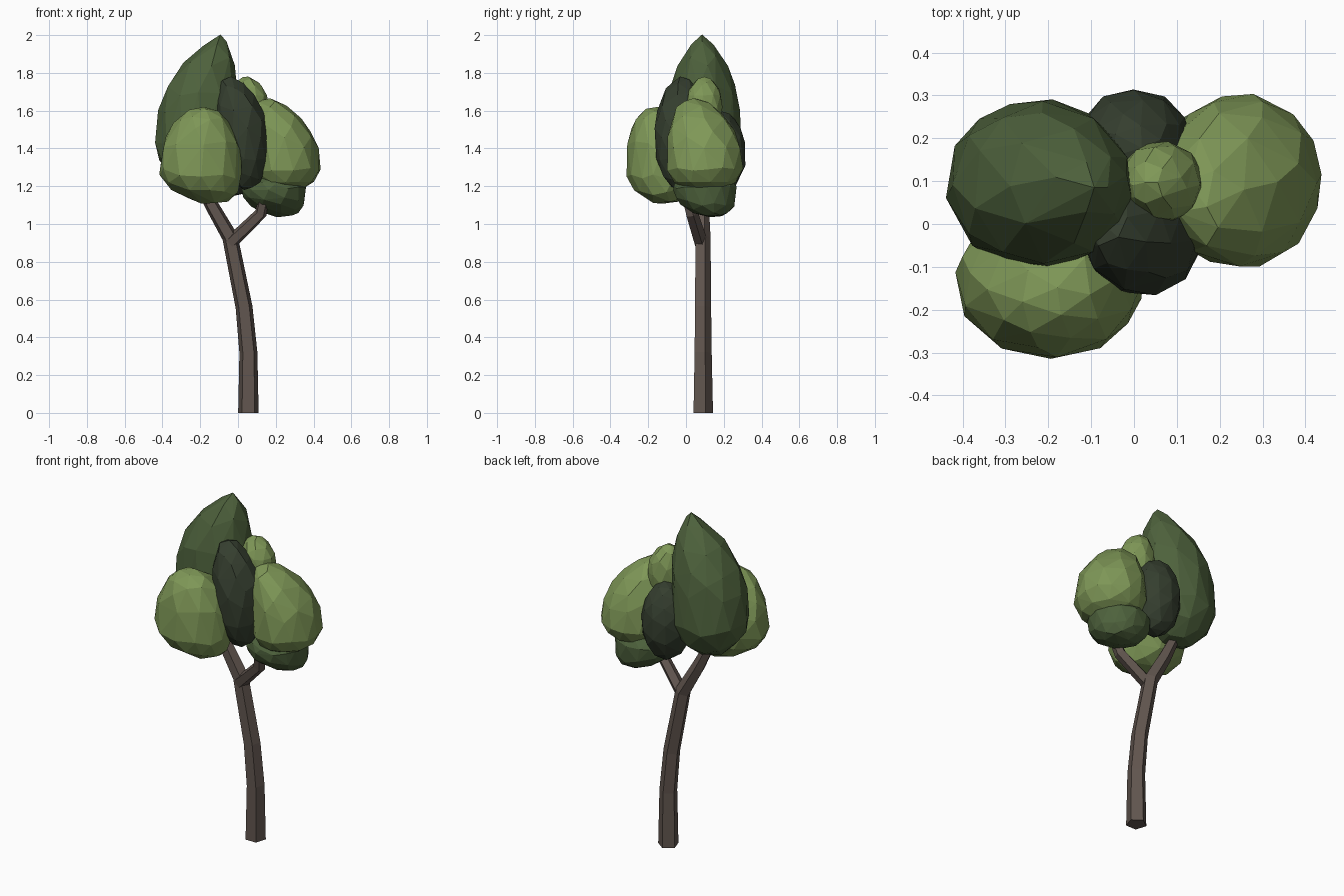
import bpy, bmesh, math
from mathutils import Vector

if "Cube" in bpy.data.objects:
    bpy.data.objects.remove(bpy.data.objects["Cube"])


def material(name, rgb):
    m = bpy.data.materials.new(name)
    m.diffuse_color = (*rgb, 1)
    m.use_nodes = True
    m.node_tree.nodes["Principled BSDF"].inputs["Base Color"].default_value = m.diffuse_color
    return m


LIGHT = material("light_leaf", (0.21, 0.31, 0.095))
MID = material("mid_leaf", (0.075, 0.12, 0.045))
DARK = material("dark_leaf", (0.035, 0.048, 0.028))
BARK = material("bark", (0.12, 0.092, 0.078))


def finish(bm, name, mat):
    bmesh.ops.recalc_face_normals(bm, faces=bm.faces)
    me = bpy.data.meshes.new(name)
    bm.to_mesh(me)
    bm.free()
    me.materials.append(mat)
    ob = bpy.data.objects.new(name, me)
    bpy.context.collection.objects.link(ob)
    return ob


def clump(name, mat, centre, rx, ry, up, down, top=(0, 0), bottom=(0, 0), point=0):
    """Egg-shaped faceted leaf clump; top and bottom shift its poles sideways,
    point sharpens the upper end."""
    bm = bmesh.new()
    bmesh.ops.create_icosphere(bm, subdivisions=3, radius=1)
    for v in bm.verts:
        x, y, z = v.co
        shift = top if z > 0 else bottom
        slim = 1 - point * max(z, 0) ** 6
        v.co = Vector(centre) + Vector((x * rx * slim + shift[0] * z * z,
                                        y * ry * slim + shift[1] * z * z,
                                        z * (up if z > 0 else down)))
    ob = finish(bm, name, mat)
    dec = ob.modifiers.new("facets", 'DECIMATE')
    dec.ratio = 0.36


def limb(name, path, sides=5):
    """Five-sided tapered tube through (x, y, z, radius) points."""
    bm = bmesh.new()
    pts = [Vector(p[:3]) for p in path]
    rings = []
    for i, p in enumerate(pts):
        t = Vector()
        if i > 0:
            t += (p - pts[i - 1]).normalized()
        if i < len(pts) - 1:
            t += (pts[i + 1] - p).normalized()
        t.normalize()
        u = Vector((0, 1, 0)).cross(t).normalized()
        w = t.cross(u)
        r = path[i][3]
        rings.append([bm.verts.new(p + r * (u * math.cos(a) + w * math.sin(a)))
                      for a in (math.pi / 2 + k * math.tau / sides for k in range(sides))])
    for a, b in zip(rings, rings[1:]):
        for k in range(sides):
            n = (k + 1) % sides
            bm.faces.new((a[k], a[n], b[n], b[k]))
    bm.faces.new(rings[0])
    bm.faces.new(rings[-1])
    finish(bm, name, BARK)


# Trunk running on into the left branch, plus the right branch
limb("trunk", [(0.055, 0.086, 0, 0.057), (0.055, 0.086, 0.32, 0.05),
               (0.032, 0.086, 0.56, 0.047), (-0.042, 0.086, 0.93, 0.044),
               (-0.14, 0.083, 1.1, 0.038), (-0.21, 0.08, 1.24, 0.03)])
limb("right_branch", [(-0.04, 0.08, 0.9, 0.038), (0.12, 0.03, 1.055, 0.034),
                      (0.145, -0.005, 1.18, 0.028)])

# Leaf clumps
clump("tall_clump", MID, (-0.223, 0.092, 1.45), 0.216, 0.2, 0.55, 0.24,
      top=(0.13, -0.007), point=0.6)
clump("front_left_clump", LIGHT, (-0.197, -0.13, 1.29), 0.22, 0.187, 0.33, 0.185,
      top=(0.01, -0.04), bottom=(0.07, 0.02))
clump("right_clump", LIGHT, (0.25, 0.1, 1.31), 0.188, 0.204, 0.355, 0.145, top=(-0.1, -0.06))
clump("small_top_clump", LIGHT, (0.064, 0.097, 1.62), 0.098, 0.096, 0.16, 0.16, top=(-0.02, 0))
clump("front_dark_clump", DARK, (0.02, -0.03, 1.46), 0.14, 0.138, 0.32, 0.28,
      top=(-0.07, 0.01), bottom=(0.03, 0))
clump("back_dark_clump", DARK, (0.0, 0.178, 1.37), 0.137, 0.138, 0.23, 0.22)
clump("low_right_clump", MID, (0.19, 0.1, 1.18), 0.17, 0.168, 0.1, 0.145, bottom=(0.05, 0.05))
